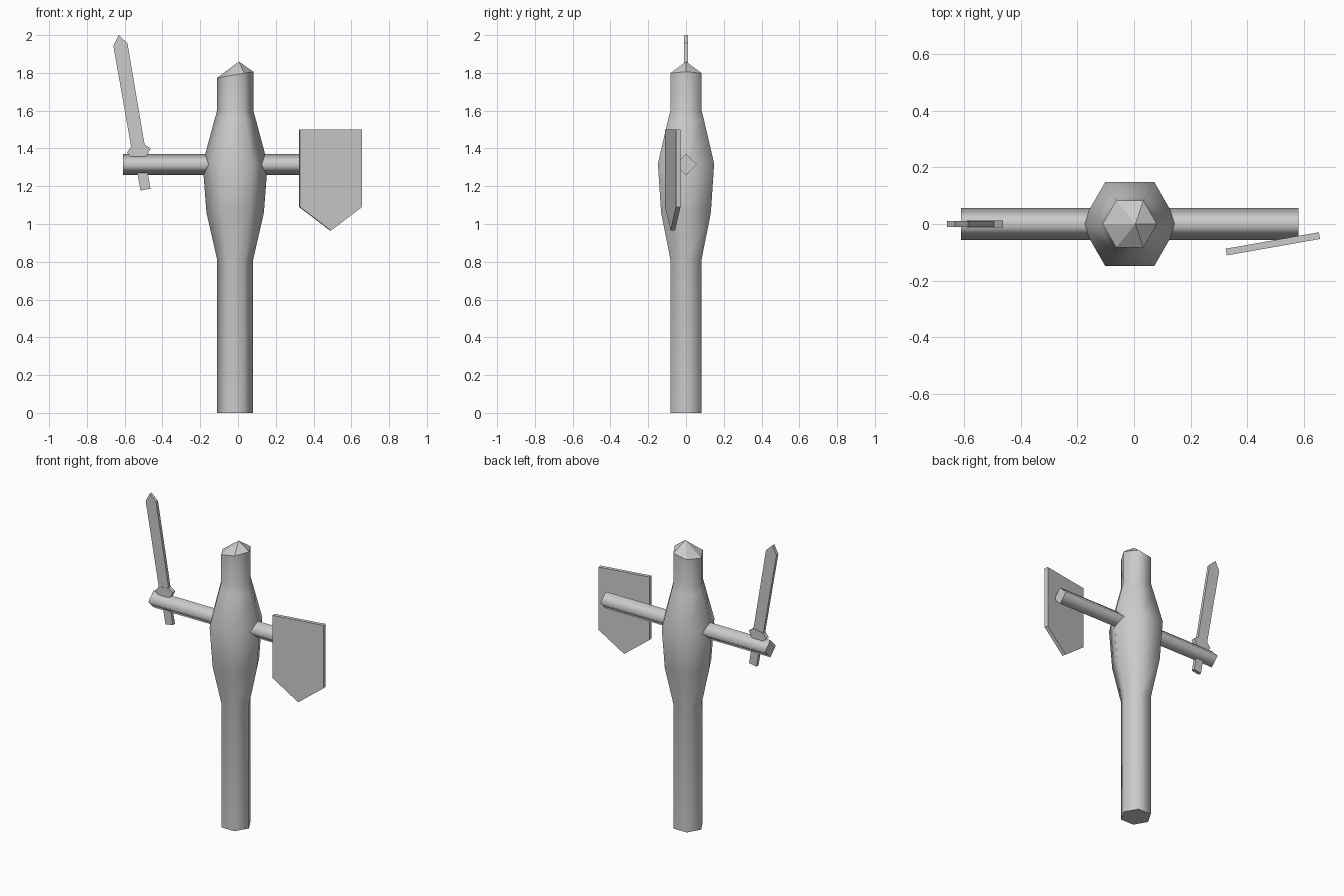
import bpy, bmesh
from math import cos, sin, pi, radians
from mathutils import Matrix, Vector

cube = bpy.data.objects.get("Cube")
if cube:
    bpy.data.objects.remove(cube, do_unlink=True)

grey = bpy.data.materials.new("plain grey")
grey.use_nodes = True
colour = (0.6, 0.6, 0.6, 1)
grey.diffuse_color = colour
grey.node_tree.nodes["Principled BSDF"].inputs["Base Color"].default_value = colour


def finish(name, bm, matrix=Matrix()):
    bmesh.ops.recalc_face_normals(bm, faces=bm.faces)
    mesh = bpy.data.meshes.new(name)
    bm.to_mesh(mesh)
    bm.free()
    mesh.transform(matrix)
    mesh.materials.append(grey)
    obj = bpy.data.objects.new(name, mesh)
    bpy.context.collection.objects.link(obj)
    return obj


def lathe(profile, sides):
    """Smooth-sided prism through (height, radius) rings, with a flat bottom cap."""
    bm = bmesh.new()
    rings = [[bm.verts.new((r * cos(2 * pi * i / sides), r * sin(2 * pi * i / sides), z))
              for i in range(sides)] for z, r in profile]
    for low, high in zip(rings, rings[1:]):
        for i in range(sides):
            j = (i + 1) % sides
            bm.faces.new((low[i], low[j], high[j], high[i])).smooth = True
    bm.faces.new(rings[0])
    return bm, rings[-1]


def plate(name, outline, thickness, matrix):
    """Flat outline in x and z, given thickness along y."""
    bm = bmesh.new()
    face = bm.faces.new([bm.verts.new((x, -thickness / 2, z)) for x, z in outline])
    side = bmesh.ops.extrude_face_region(bm, geom=[face])["geom"]
    verts = [g for g in side if isinstance(g, bmesh.types.BMVert)]
    bmesh.ops.translate(bm, verts=verts, vec=(0, thickness, 0))
    return finish(name, bm, matrix)


def mirrored(right):
    return right + [(-x, z) for x, z in reversed(right) if x]


# Six-sided post with a swollen torso and a crooked point on top
bm, rim = lathe([(0, .095), (.81, .095), (1.06, .152), (1.32, .172),
                 (1.55, .11), (1.6, .096), (1.79, .096)], 6)
for v in rim:
    v.co.z += v.co.x * 0.17
apex = bm.verts.new((.02, 0, 1.86))
for i, v in enumerate(rim):
    bm.faces.new((v, rim[(i + 1) % 6], apex))
finish("post_body", bm, Matrix.Translation((-.015, 0, 0)))

# Four-sided crossbar, resting on edge
bm, end = lathe([(-.61, .056), (.58, .056)], 4)
bm.faces.new(end)
finish("arm_bar", bm, Matrix.Translation((0, 0, 1.315)) @ Matrix.Rotation(pi / 2, 4, 'Y'))

# Shield on the left arm, turned slightly
plate("shield", mirrored([(0, .965), (.167, 1.09), (.167, 1.5)]), .024,
      Matrix.Translation((.49, -.07, 0)) @ Matrix.Rotation(radians(10), 4, 'Z'))

# Leaning sword on the right arm
sword = Matrix.Translation((-.49, 0, 1.182)) @ Matrix.Rotation(radians(-9.8), 4, 'Y')
plate("sword_grip", mirrored([(.027, 0), (.027, .19)]), .022, sword)
plate("sword_guard", mirrored([(.038, .175), (.064, .21), (.036, .237)]), .026, sword)
plate("sword_blade", mirrored([(.036, .23), (.038, .78), (0, .83)]), .02, sword)
